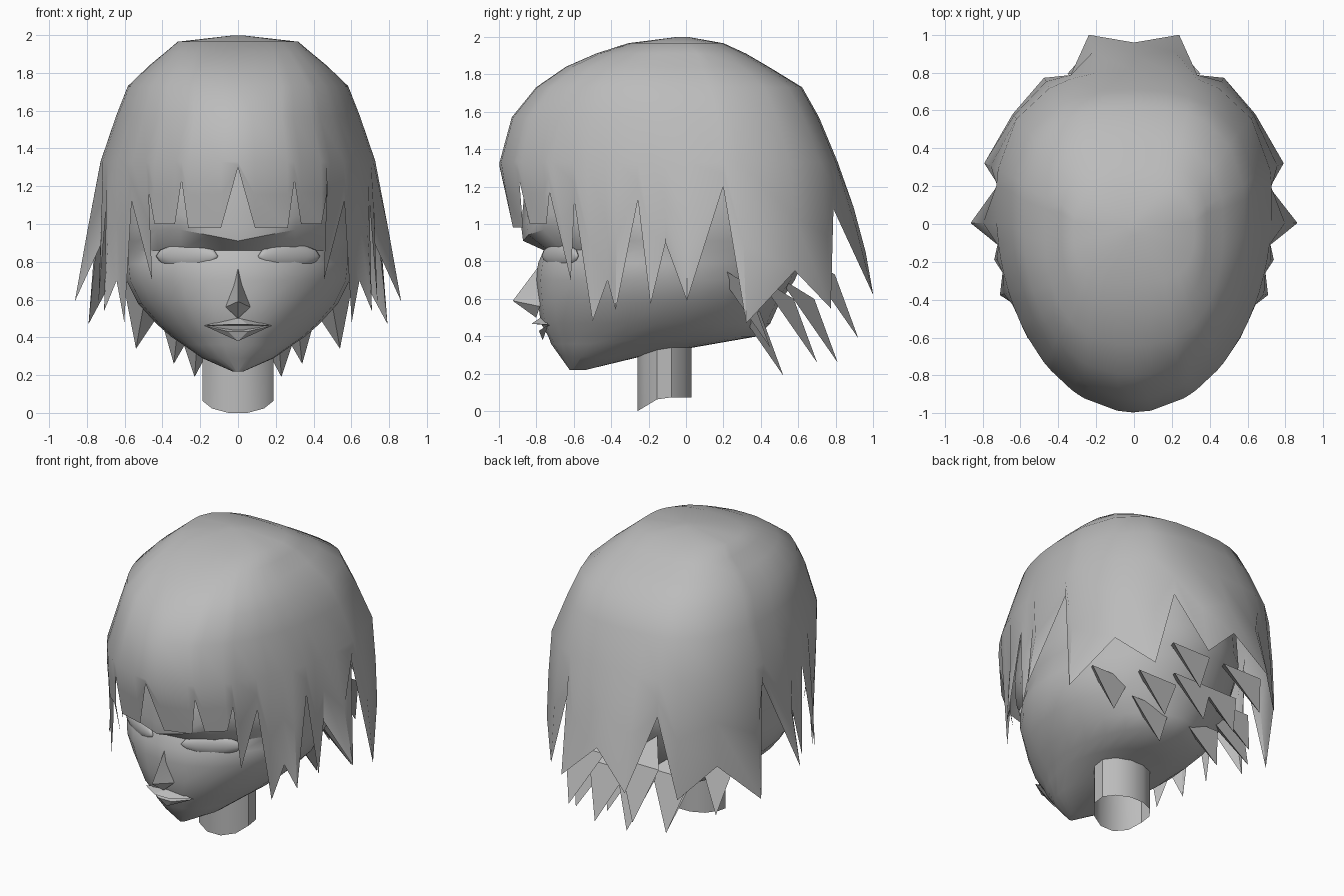
import bpy, bmesh
from math import sin, cos, radians, pi, copysign

old = bpy.data.objects.get("Cube")
if old:
    bpy.data.objects.remove(old, do_unlink=True)

GREY = (0.5, 0.5, 0.5, 1)
clay = bpy.data.materials.new("plain_grey")
clay.use_nodes = True
clay.diffuse_color = GREY
clay.node_tree.nodes["Principled BSDF"].inputs["Base Color"].default_value = GREY


def make(name, verts, faces, smooth=0):
    """Mesh object from points and faces, with outward normals."""
    mesh = bpy.data.meshes.new(name)
    mesh.from_pydata(verts, [], faces)
    bm = bmesh.new()
    bm.from_mesh(mesh)
    bmesh.ops.remove_doubles(bm, verts=bm.verts, dist=0.0005)
    bmesh.ops.recalc_face_normals(bm, faces=bm.faces)
    bm.to_mesh(mesh)
    bm.free()
    mesh.materials.append(clay)
    obj = bpy.data.objects.new(name, mesh)
    bpy.context.collection.objects.link(obj)
    if smooth:
        bpy.ops.object.select_all(action="DESELECT")
        obj.select_set(True)
        bpy.context.view_layer.objects.active = obj
        bpy.ops.object.shade_smooth_by_angle(angle=radians(smooth))
    return obj


def loft(rings, caps):
    """Points and faces joining closed rings of equal length."""
    n = len(rings[0])
    verts = [p for ring in rings for p in ring]
    faces = [(r * n + i, r * n + (i + 1) % n, (r + 1) * n + (i + 1) % n, (r + 1) * n + i)
             for r in range(len(rings) - 1) for i in range(n)]
    if caps:
        faces += [tuple(range(n)), tuple(range(len(verts) - n, len(verts)))]
    return verts, faces


def oval(t, z, w, front, back, cy, sq_front=1.0, sq_back=1.0):
    """Point on an egg-shaped outline; angle 0 is the front, low squareness is boxy."""
    s, c = sin(t), cos(t)
    end, square = (front, sq_front) if c > 0 else (back, sq_back)
    return (w * copysign(abs(s) ** square, s), cy + (end - cy) * abs(c) ** square, z)


# Hair: dome levels (z, half width, front, back, middle, front and back squareness)
DOME = [(1.997, .04, -.06, .02, -.02, 1, 1), (1.965, .32, -.31, .2, -.03, .7, .7),
        (1.91, .385, -.48, .32, 0, .7, .7), (1.84, .47, -.64, .44, 0, .8, .7),
        (1.73, .585, -.8, .62, .03, .9, .75), (1.57, .648, -.93, .71, .08, 1, .8),
        (1.33, .73, -.995, .81, .1, 1, .8)]
# Hem points (angle, z, flare): alternating notches and strand tips
HEM = [(0, 1.3, 0), (7, .98, 0), (21, .98, 0), (24, 1.23, 0), (27, 1, 0), (37, 1, 0),
       (40, 1.17, 0), (42, .7, -.09), (50, 1.12, 0), (55, .48, 0), (61, .7, 0), (65, .54, .06),
       (71, 1.13, 0), (75, .57, .04), (79, .9, 0), (85, .59, .18), (95, 1.2, -.15),
       (101, .47, .08), (125, .75, .03), (147, .55, .05), (158, 1.08, 0), (169, .62, .23),
       (180, .85, .24)]
hem = HEM + [(-a, z, f) for a, z, f in reversed(HEM[1:-1])]


def shell(a, z, flare):
    t = radians(a)
    drop = 1.33 - z
    x, y, _ = oval(t, z, .735, -1, .83, .1, 1, .8)
    if cos(t) > 0:
        y += .2 * drop * cos(t) ** 3
    k = 1 + flare * drop / .74
    return (x * k, y * k, z)


rings = [[oval(radians(a), *level) for a, _, _ in hem] for level in DOME]
rings.append([shell(a, (1.33 + z) / 2, f) for a, z, f in hem])
rings.append([shell(*h) for h in hem])
verts, faces = loft(rings, False)
faces.append(tuple(range(len(hem))))
make("hair_shell", verts, faces, 35)

# Nape spikes: three-sided points under the back of the hair
TIPS = [(.23, .52, .19), (.34, .7, .26), (.12, .81, .26), (.54, .45, .34), (.24, .92, .39)]
for i, (x, y, z) in enumerate(TIPS):
    for side, label in ((1, "left"), (-1, "right")):
        base = [(side * (x * .85 + .17 * sin(k * 2 * pi / 3)),
                 y - .19 - .13 * cos(k * 2 * pi / 3),
                 z + .38 + .08 * cos(k * 2 * pi / 3)) for k in range(3)]
        make(f"nape_spike_{i + 1}_{label}", base + [(side * x, y, z)],
             [(0, 1, 2), (0, 1, 3), (1, 2, 3), (2, 0, 3)])

# Head: skull, jaw and face levels (z, half width, front, back, middle)
HEAD = [(.22, .03, -.62, -.54, -.57), (.29, .19, -.67, -.25, -.45), (.36, .29, -.72, .15, -.3),
        (.4, .35, -.735, .38, -.2), (.47, .43, -.775, .45, -.15), (.58, .53, -.79, .5, -.1),
        (.7, .59, -.8, .58, -.1), (.79, .6, -.79, .62, -.1), (.86, .6, -.76, .65, -.05),
        (.91, .61, -.87, .67, -.05), (.99, .62, -.88, .68, 0), (1.3, .6, -.85, .66, 0),
        (1.6, .4, -.55, .4, 0)]
STEPS = 24
head = [[oval(2 * pi * i / STEPS, *level) for i in range(STEPS)] for level in HEAD]


def brow_arch(p):
    """Lift the brow outwards from the middle of the face."""
    x, y, z = p
    return (x, y, z + .2 * min(abs(x), .3)) if y < -.5 and .88 < z < 1 else p


head = [[brow_arch(p) for p in ring] for ring in head]
make("head", *loft(head, True), 35)

# Nose: narrow bridge, pointed tip and two nostril corners
make("nose", [(0, -.79, .77), (0, -.925, .59), (.065, -.78, .56), (-.065, -.78, .56),
              (0, -.8, .5), (.025, -.78, .68), (-.025, -.78, .68)],
     [(0, 1, 5), (5, 1, 2), (0, 6, 1), (6, 3, 1), (1, 4, 2), (1, 3, 4)], 20)

# Lips: thin wedges meeting at the mouth corners, the lower one set back
for name, front, z, rise in (("upper_lip", -.825, .468, .04), ("lower_lip", -.785, .43, -.05)):
    make(name, [(.18, -.735, .462), (-.18, -.735, .462), (.05, front, z), (-.05, front, z),
                (0, -.765, z + rise), (0, -.7, .455)],
         [(0, 2, 4), (2, 3, 4), (3, 1, 4), (0, 5, 2), (2, 5, 3), (3, 5, 1)])

# Closed eyelids: shallow domes set into the sockets
for side, label in ((1, "left"), (-1, "right")):
    bpy.ops.mesh.primitive_uv_sphere_add(segments=12, ring_count=6,
                                         location=(side * .27, -.67, .83),
                                         rotation=(0, 0, side * radians(30)))
    lid = bpy.context.object
    lid.name = f"eyelid_{label}"
    lid.scale = (.19, .04, .065)
    lid.data.materials.append(clay)
    bpy.ops.object.shade_smooth_by_angle(angle=radians(40))

# Neck: short open oval tube with a slanted cut at the bottom
SIDES = 12
neck = []
for top in (False, True):
    ring = []
    for i in range(SIDES):
        t = 2 * pi * (i + .5) / SIDES
        x, y = .195 * sin(t), -.115 - .15 * cos(t)
        ring.append((x, y, .5 if top else min(.075, max(0, (y + .26) * .6))))
    neck.append(ring)
make("neck", *loft(neck, False), 35)
